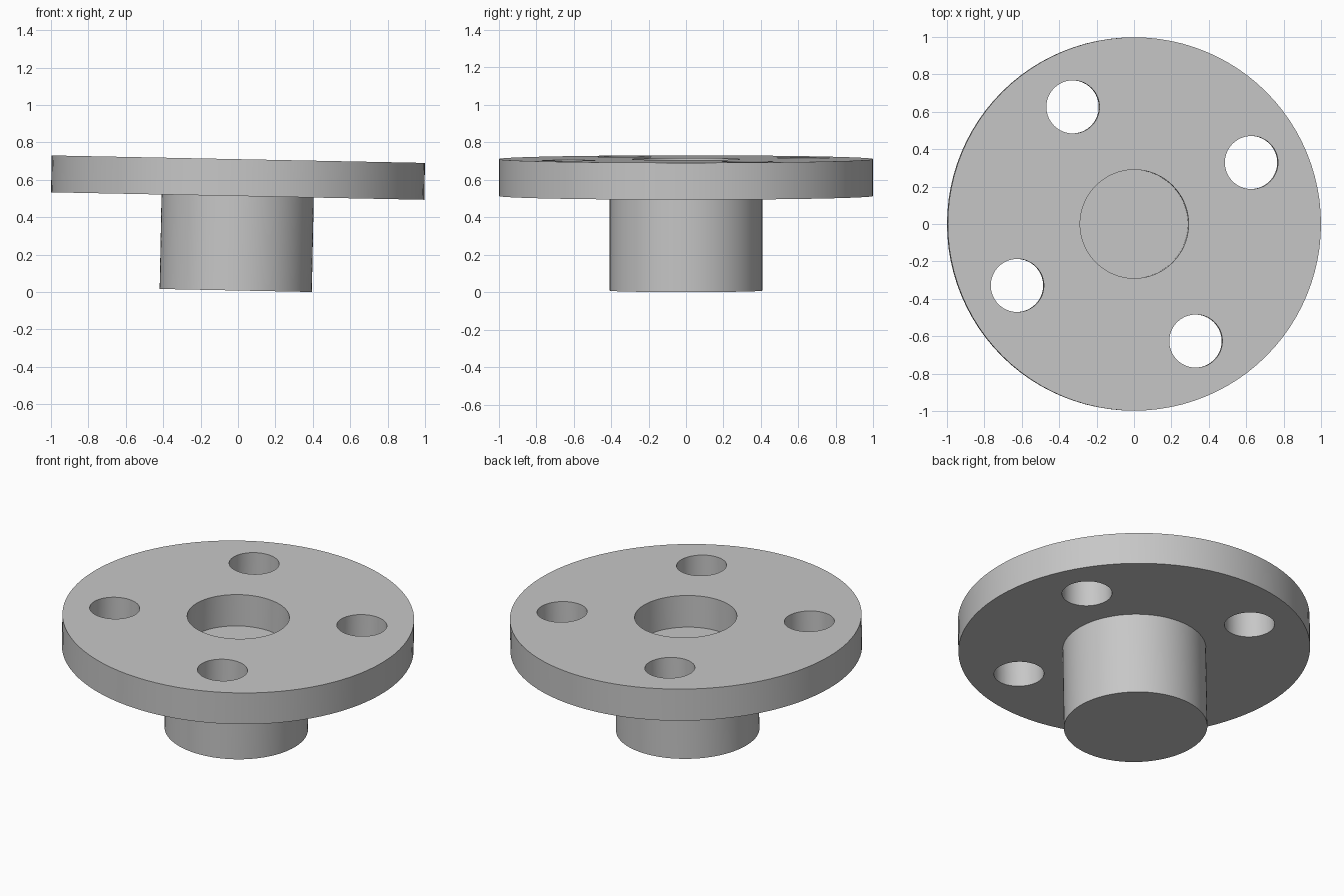
import bpy, bmesh, math
from mathutils import Matrix, Vector

SEGMENTS = 96
FLANGE_R, STEM_R, RECESS_R, HOLE_R = 0.998, 0.407, 0.29, 0.142
STEM_H, FLANGE_T = 0.505, 0.197
TOP = STEM_H + FLANGE_T
BOLT_CIRCLE_R, BOLT_ANGLE = 0.707, math.radians(27.7)
TILT = math.asin(0.02)

default = bpy.data.objects.get("Cube")
if default:
    bpy.data.objects.remove(default, do_unlink=True)

# Material
grey = bpy.data.materials.new("plain grey")
grey.use_nodes = True
colour = (0.57, 0.57, 0.57, 1)
grey.diffuse_color = colour
grey.node_tree.nodes["Principled BSDF"].inputs["Base Color"].default_value = colour


def add_object(name, bm):
    bmesh.ops.recalc_face_normals(bm, faces=bm.faces)
    mesh = bpy.data.meshes.new(name)
    bm.to_mesh(mesh)
    bm.free()
    mesh.materials.append(grey)
    obj = bpy.data.objects.new(name, mesh)
    bpy.context.collection.objects.link(obj)
    return obj


# Hub: turned profile of stem, flange and blind centre recess
profile = [(0, 0), (STEM_R, 0), (STEM_R, STEM_H), (FLANGE_R, STEM_H),
           (FLANGE_R, TOP), (RECESS_R, TOP), (RECESS_R, STEM_H), (0, STEM_H)]
bm = bmesh.new()
verts = [bm.verts.new((r, 0, z)) for r, z in profile]
edges = [bm.edges.new(pair) for pair in zip(verts, verts[1:])]
bmesh.ops.spin(bm, geom=verts + edges, cent=(0, 0, 0), axis=(0, 0, 1),
               angle=math.tau, steps=SEGMENTS)
bmesh.ops.remove_doubles(bm, verts=bm.verts, dist=0.0001)
hub = add_object("flanged_hub", bm)

# Four bolt holes on a circle
bm = bmesh.new()
for i in range(4):
    angle = BOLT_ANGLE + i * math.pi / 2
    centre = Vector((BOLT_CIRCLE_R * math.cos(angle),
                     BOLT_CIRCLE_R * math.sin(angle), STEM_H + FLANGE_T / 2))
    bmesh.ops.create_cone(bm, cap_ends=True, segments=64, radius1=HOLE_R,
                          radius2=HOLE_R, depth=FLANGE_T * 2,
                          matrix=Matrix.Translation(centre))
cutter = add_object("bolt_hole_cutter", bm)
cutter.hide_render = True

cut = hub.modifiers.new("bolt_holes", 'BOOLEAN')
cut.operation = 'DIFFERENCE'
cut.solver = 'EXACT'
cut.object = cutter

bpy.ops.object.select_all(action='DESELECT')
hub.select_set(True)
bpy.context.view_layer.objects.active = hub
bpy.ops.object.modifier_apply(modifier=cut.name)
bpy.data.objects.remove(cutter, do_unlink=True)
bpy.ops.object.shade_smooth_by_angle(angle=math.radians(30))

# Slight sideways lean, centred on the flange and resting on the ground
hub.rotation_euler = (0, TILT, 0)
mid = STEM_H + FLANGE_T / 2
hub.location = (-mid * math.sin(TILT), 0, STEM_R * math.sin(TILT))
